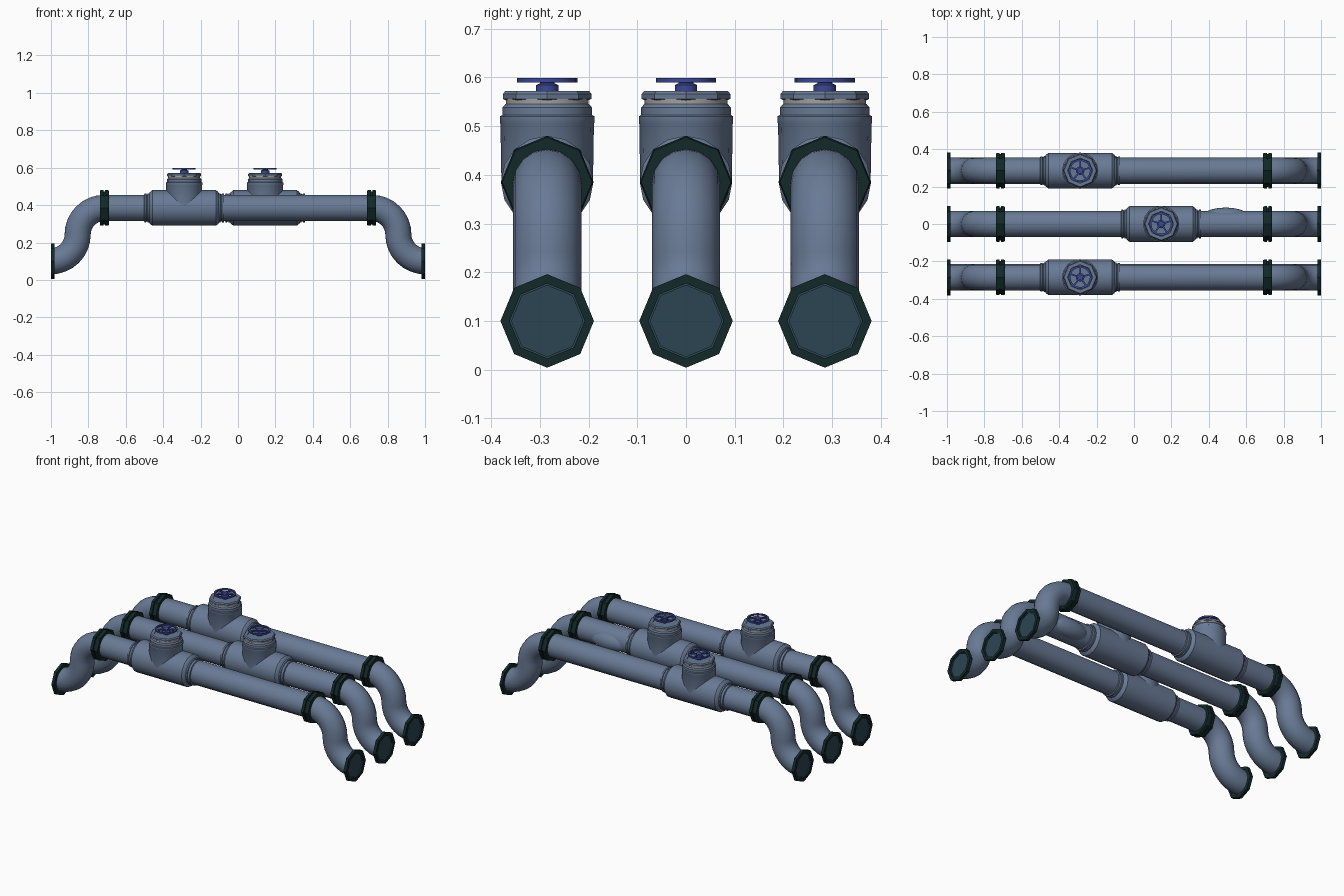
import bpy, bmesh, math
from mathutils import Vector, Matrix

cube = bpy.data.objects.get("Cube")
if cube:
    bpy.data.objects.remove(cube, do_unlink=True)


def material(name, rgb):
    m = bpy.data.materials.new(name)
    m.use_nodes = True
    col = (*rgb, 1)
    m.diffuse_color = col
    m.node_tree.nodes["Principled BSDF"].inputs["Base Color"].default_value = col
    return m


STEEL = material("blue grey steel", (0.14, 0.195, 0.30))
DARK = material("dark green flange", (0.006, 0.021, 0.021))
TEAL = material("teal pipe inside", (0.024, 0.06, 0.085))
BLUE = material("blue valve wheel", (0.045, 0.065, 0.30))
PALE = material("pale gasket", (0.36, 0.34, 0.34))

AXIS_Z, END_Z, BEND = 0.385, 0.10, 0.1425
FLANGE_X = 0.715
ALONG_X = Matrix(((0, 0, 1), (1, 0, 0), (0, 1, 0))).to_4x4()


def finish(name, bm, mat, angle=50):
    bmesh.ops.recalc_face_normals(bm, faces=bm.faces)
    mesh = bpy.data.meshes.new(name)
    bm.to_mesh(mesh)
    bm.free()
    mesh.materials.append(mat)
    mesh.shade_smooth()
    mesh.set_sharp_from_angle(angle=math.radians(angle))
    ob = bpy.data.objects.new(name, mesh)
    bpy.context.collection.objects.link(ob)
    return ob


def skin(bm, rings, caps=True, closed=False):
    """Bridge rings of points into a surface."""
    rows = [[bm.verts.new(p) for p in ring] for ring in rings]
    n = len(rows[0])
    pairs = list(zip(rows, rows[1:]))
    if closed:
        pairs.append((rows[-1], rows[0]))
    for a, b in pairs:
        for i in range(n):
            j = (i + 1) % n
            bm.faces.new((a[i], a[j], b[j], b[i]))
    if caps and not closed:
        bm.faces.new(rows[0])
        bm.faces.new(rows[-1])


def circle(r, t, n):
    return [Vector((r * math.cos(math.tau * i / n), r * math.sin(math.tau * i / n), t))
            for i in range(n)]


def lathe(name, profile, mat, at, along_x=False, n=8, angle=35, closed=False):
    """Turn (radius, height) pairs about z, or about x."""
    place = Matrix.Translation(at) @ (ALONG_X if along_x else Matrix())
    bm = bmesh.new()
    skin(bm, [[place @ p for p in circle(r, t, n)] for r, t in profile], closed=closed)
    return finish(name, bm, mat, angle)


def pipe(name, y, n=16, r=0.07):
    """One straight run with an S bend down to each end."""
    half = [(FLANGE_X, AXIS_Z, 0)]
    steps = 8
    for i in range(1, steps + 1):
        a = math.pi / 2 * i / steps
        half.append((FLANGE_X + BEND * math.sin(a), AXIS_Z - BEND * (1 - math.cos(a)), a))
    for i in range(steps - 1, -1, -1):
        a = math.pi / 2 * i / steps
        half.append((1 - BEND * math.sin(a), END_Z + BEND * (1 - math.cos(a)), a))
    half[-1] = (0.986, END_Z, 0)
    path = [(-x, z, -a) for x, z, a in reversed(half)] + half
    rings = []
    for x, z, a in path:
        side = Vector((math.sin(a), 0, math.cos(a)))
        rings.append([Vector((x, y, z)) + side * p.y + Vector((0, p.x, 0))
                      for p in circle(r, 0, n)])
    bm = bmesh.new()
    skin(bm, rings)
    return finish(name, bm, STEEL)


def flanges(prefix, y):
    for side, s in (("left", 1), ("right", -1)):
        # Bolted pair of plates with a narrower joint between
        lathe(f"{prefix}_{side}_joint_flange",
              [(0.082, -0.024), (0.092, -0.024), (0.095, -0.018), (0.095, -0.005),
               (0.088, -0.004), (0.088, 0.004), (0.095, 0.005), (0.095, 0.018),
               (0.092, 0.024), (0.082, 0.024)],
              DARK, (s * FLANGE_X, y, AXIS_Z), True)
        # Open end ring and the recessed inside
        lathe(f"{prefix}_{side}_end_flange",
              [(0.077, 0.982), (0.096, 0.982), (0.096, 1.0), (0.077, 1.0)]
              if s > 0 else
              [(0.077, -0.982), (0.096, -0.982), (0.096, -1.0), (0.077, -1.0)],
              DARK, (0, y, END_Z), True, closed=True)
        lathe(f"{prefix}_{side}_end_inside",
              [(0.078, s * 0.983), (0.078, s * 0.996), (0.073, s * 0.996), (0.073, s * 0.99)],
              TEAL, (0, y, END_Z), True)


def wheel(prefix, x, y):
    """Hand wheel with a rim, hub, stem and five spokes."""
    lathe(prefix + "_wheel_rim", [(0.052, 0.590), (0.062, 0.590), (0.062, 0.599), (0.052, 0.599)],
          BLUE, (x, y, 0), n=20, closed=True)
    lathe(prefix + "_wheel_stem", [(0.023, 0.568), (0.023, 0.584), (0.015, 0.588), (0.015, 0.598)],
          BLUE, (x, y, 0), n=12)
    bm = bmesh.new()
    for i in range(5):
        m = (Matrix.Translation((x, y, 0.594)) @ Matrix.Rotation(math.tau * i / 5 + 0.3, 4, 'Z')
             @ Matrix.Translation((0.033, 0, 0)) @ Matrix.Diagonal((0.046, 0.009, 0.006, 1)))
        bmesh.ops.create_cube(bm, size=1, matrix=m)
    finish(prefix + "_wheel_spokes", bm, BLUE)


def valve(prefix, x, y):
    # Tee body with ribbed collars
    half = [(0.070, 0.214), (0.077, 0.212), (0.077, 0.203), (0.073, 0.201), (0.073, 0.196),
            (0.078, 0.194), (0.078, 0.186), (0.084, 0.184), (0.095, 0.170)]
    body = [(r, -t) for r, t in half] + [(r, t) for r, t in reversed(half)]
    lathe(prefix + "_tee_body", body, STEEL, (x, y, AXIS_Z), True, n=16)
    # Upright neck, stepped bonnet, gasket and cap
    lathe(prefix + "_neck", [(0.094, AXIS_Z), (0.096, 0.505), (0.097, 0.507), (0.097, 0.52),
                             (0.092, 0.523), (0.092, 0.538), (0.086, 0.545)],
          STEEL, (x, y, 0), n=16)
    lathe(prefix + "_gasket", [(0.085, 0.543), (0.085, 0.556)], PALE, (x, y, 0), n=16)
    lathe(prefix + "_cap", [(0.085, 0.553), (0.091, 0.556), (0.091, 0.566), (0.086, 0.572),
                            (0.068, 0.572), (0.066, 0.569)],
          STEEL, (x, y, 0))
    wheel(prefix, x, y)


# Three parallel lines, each with its own valve
for prefix, y, vx in (("front", -0.285, -0.288), ("middle", 0, 0.145), ("back", 0.285, -0.288)):
    pipe(prefix + "_pipe", y)
    flanges(prefix, y)
    valve(prefix, vx, y)

# Swelling on the rear underside of the middle pipe
bm = bmesh.new()
bmesh.ops.create_uvsphere(bm, u_segments=20, v_segments=12, radius=1,
                          matrix=Matrix.Translation((0.49, 0.035, AXIS_Z - 0.012))
                          @ Matrix.Diagonal((0.13, 0.053, 0.055, 1)))
finish("middle_pipe_bulge", bm, STEEL)
